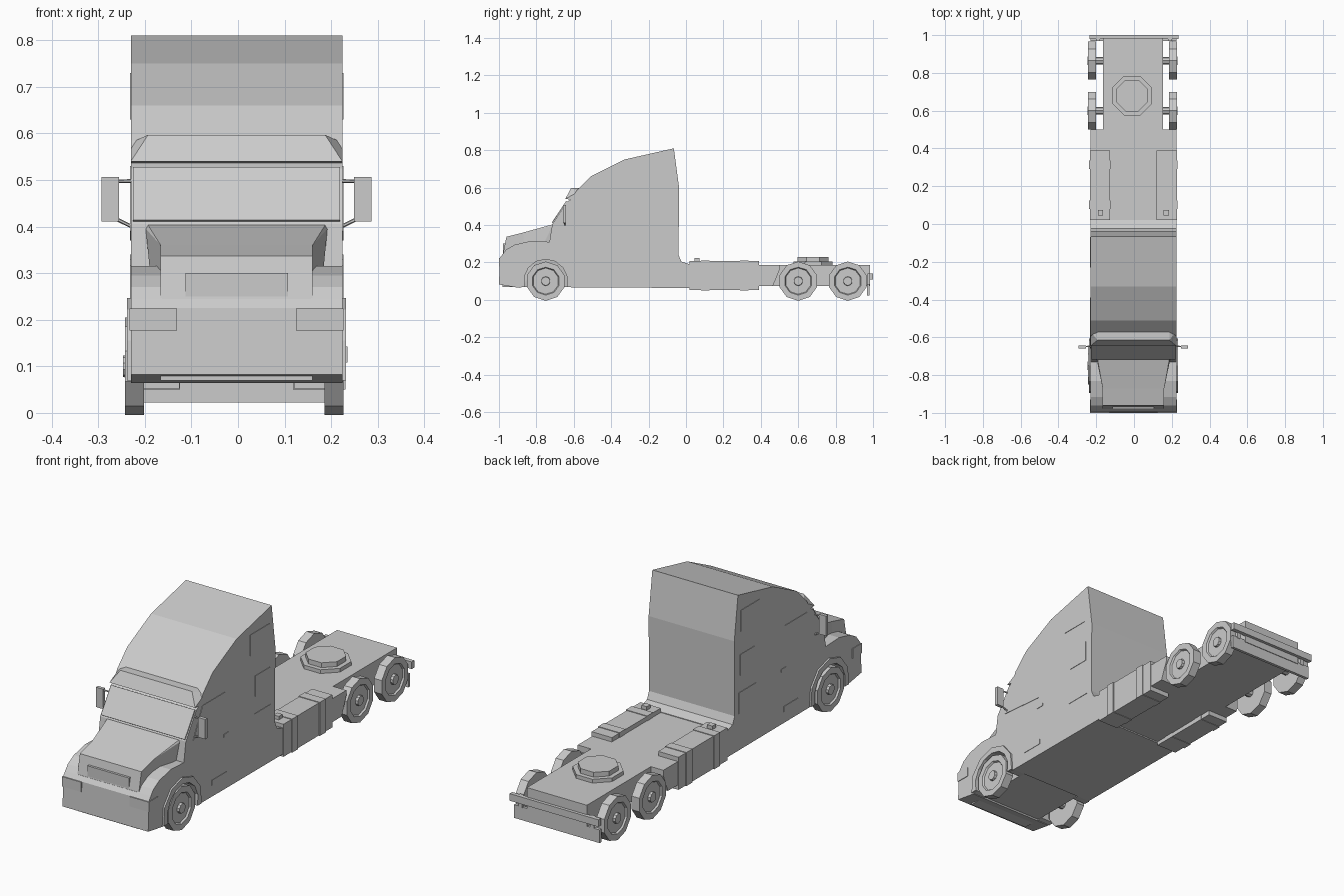
import bpy, bmesh, math
from mathutils import Matrix, Vector

if "Cube" in bpy.data.objects:
    bpy.data.objects.remove(bpy.data.objects["Cube"])

GREY = (0.6, 0.6, 0.6, 1)
paint = bpy.data.materials.new("plain grey")
paint.use_nodes = True
paint.diffuse_color = GREY
paint.node_tree.nodes["Principled BSDF"].inputs["Base Color"].default_value = GREY

CX = -0.003          # body centre line
HALF = 0.227         # body half width


def finish(name, bm):
    bmesh.ops.recalc_face_normals(bm, faces=bm.faces)
    mesh = bpy.data.meshes.new(name)
    bm.to_mesh(mesh)
    bm.free()
    mesh.materials.append(paint)
    ob = bpy.data.objects.new(name, mesh)
    bpy.context.collection.objects.link(ob)
    return ob


def extrude(name, profile, x0, x1):
    """Side profile of (y, z) points pushed from x0 to x1."""
    bm = bmesh.new()
    face = bm.faces.new([bm.verts.new((x0, y, z)) for y, z in profile])
    out = bmesh.ops.extrude_face_region(bm, geom=[face])
    verts = [g for g in out["geom"] if isinstance(g, bmesh.types.BMVert)]
    bmesh.ops.translate(bm, verts=verts, vec=(x1 - x0, 0, 0))
    return finish(name, bm)


def box(name, x, y, z):
    return extrude(name, [(y[0], z[0]), (y[1], z[0]), (y[1], z[1]), (y[0], z[1])], *x)


def hull(name, half_points):
    """Convex solid, symmetric about the centre line."""
    bm = bmesh.new()
    for x, y, z in half_points:
        for s in (-1, 1):
            bm.verts.new((CX + s * x, y, z))
    bmesh.ops.convex_hull(bm, input=bm.verts)
    bmesh.ops.dissolve_limit(bm, angle_limit=0.01, verts=bm.verts, edges=bm.edges)
    return finish(name, bm)


def rod(name, a, b, radius, sides=6, spin=0.0):
    a, b = Vector(a), Vector(b)
    turn = (b - a).to_track_quat("Z", "Y").to_matrix().to_4x4()
    bm = bmesh.new()
    bmesh.ops.create_cone(bm, cap_ends=True, segments=sides, radius1=radius, radius2=radius,
                          depth=(b - a).length,
                          matrix=Matrix.Translation((a + b) / 2) @ turn @ Matrix.Rotation(spin, 4, "Z"))
    return finish(name, bm)


def wheel(name, side, y):
    """Ten-sided tyre with a sunken rim and a raised hub."""
    bm = bmesh.new()
    bmesh.ops.create_cone(bm, cap_ends=True, segments=10, radius1=0.105, radius2=0.105, depth=0.041,
                          matrix=Matrix.Rotation(math.pi / 2, 4, "Z") @ Matrix.Rotation(math.pi / 2, 4, "X"))
    bm.normal_update()
    cap = max(bm.faces, key=lambda f: f.calc_center_median().x * side)
    for thick, depth in ((0.03, 0), (0.005, -0.008), (0.045, 0), (0.002, 0.012)):
        bmesh.ops.inset_region(bm, faces=[cap], thickness=thick, depth=depth)
    bmesh.ops.translate(bm, verts=bm.verts, vec=(-0.008 + side * 0.2145, y, 0.1))
    return finish(name, bm)


def arc(radius, first, last, steps):
    """Points around the front axle, angles in degrees."""
    angles = [math.radians(first + (last - first) * i / steps) for i in range(steps + 1)]
    return [(-0.75 + radius * math.cos(a), 0.1 + radius * math.sin(a)) for a in angles]


# Cab with sleeper and rear lip
extrude("cab", [(-0.6, 0.066), (0.02, 0.064), (0.02, 0.19), (-0.025, 0.205), (-0.04, 0.24),
                (-0.037, 0.6), (-0.065, 0.81), (-0.33, 0.75), (-0.51, 0.66), (-0.585, 0.585),
                (-0.61, 0.54), (-0.635, 0.525), (-0.715, 0.405), (-0.73, 0.31), (-0.6, 0.24)],
        CX - HALF, CX + HALF)

# Sun visor and windscreen pane
hull("sun_visor", [(0.19, -0.57, 0.597), (0.19, -0.615, 0.597), (HALF, -0.645, 0.54),
                   (HALF, -0.61, 0.535), (HALF, -0.57, 0.58)])
extrude("windscreen", [(-0.713, 0.411), (-0.717, 0.414), (-0.641, 0.528), (-0.635, 0.525)],
        CX - 0.222, CX + 0.222)

# Hood: straight nose and a part flaring out towards the cab
hull("hood_nose", [(0.163, -0.98, 0.24), (0.163, -0.96, 0.337), (0.163, -0.87, 0.36),
                   (0.163, -0.87, 0.07), (0.163, -0.98, 0.07)])
hull("hood_rear", [(0.163, -0.87, 0.36), (0.163, -0.87, 0.07), (0.163, -0.6, 0.07),
                   (0.163, -0.7, 0.312), (0.195, -0.715, 0.395), (0.19, -0.715, 0.403)])
box("grille", (CX - 0.11, CX + 0.11), (-0.979, -0.96), (0.25, 0.3))

# Bumper
extrude("bumper", [(-1, 0.082), (-0.89, 0.064), (-0.87, 0.09), (-0.89, 0.17), (-0.9, 0.245),
                   (-0.98, 0.245), (-0.995, 0.225)], CX - HALF, CX + HALF)

for side, label in ((-1, "right"), (1, "left")):
    def across(a, b):
        return tuple(CX + side * v for v in (a, b))

    # Front fender, arch flare and headlight
    extrude(label + "_fender", [(-0.98, 0.245), (-0.96, 0.27), (-0.915, 0.295), (-0.83, 0.315),
                                (-0.73, 0.31), (-0.6, 0.24), (-0.6, 0.066)]
            + arc(0.118, -15, 195, 8) + [(-0.89, 0.066)], *across(0.16, HALF))
    extrude(label + "_arch_flare", arc(0.147, -12, 192, 6) + arc(0.117, 195, -15, 8),
            *across(HALF - 0.02, HALF + 0.008))
    box(label + "_headlight", across(0.128, 0.23), (-1, -0.93), (0.177, 0.224))

    # Mirror on two arms
    hull_y = -0.65
    box(label + "_mirror", across(0.252, 0.29), (hull_y - 0.008, hull_y + 0.008), (0.411, 0.506))
    for n, (z0, z1) in enumerate(((0.498, 0.497), (0.395, 0.418))):
        rod(f"{label}_mirror_arm_{n + 1}", (CX + side * 0.215, -0.645, z0),
            (CX + side * 0.262, hull_y, z1), 0.004)

    # Sleeper windows, door, locker panels and step as thin plates
    skin = across(HALF - 0.004, HALF + 0.002)
    for part, y, z in (("upper_window", (-0.23, -0.085), (0.63, 0.73)),
                       ("middle_window", (-0.19, -0.08), (0.42, 0.52)),
                       ("locker_door", (-0.2, -0.07), (0.24, 0.34)),
                       ("step", (-0.52, -0.41), (0.12, 0.145)),
                       ("door_handle", (-0.43, -0.39), (0.315, 0.33))):
        ob = box(f"{label}_{part}", skin, y, z)
    extrude(label + "_door_window", [(-0.66, 0.39), (-0.42, 0.37), (-0.42, 0.53), (-0.59, 0.53)], *skin)

    # Fuel tank with straps and cap
    box(label + "_tank", across(0.123, 0.23), (0.02, 0.39), (0.052, 0.208))
    for n, y in enumerate((0.08, 0.29)):
        box(f"{label}_tank_strap_{n + 1}", across(0.121, 0.234), (y, y + 0.045), (0.05, 0.211))
    box(label + "_tank_cap", across(0.16, 0.188), (0.045, 0.073), (0.2, 0.225))

    # Wheels
    for part, y in (("front", -0.75), ("middle", 0.6), ("rear", 0.865)):
        wheel(f"{label}_{part}_wheel", side, y)

# Chassis deck, rear frame and axles
extrude("deck", [(0.0, 0.07), (0.465, 0.075), (0.5, 0.16), (0.5, 0.187), (0.0, 0.187)],
        CX - HALF, CX + HALF)
box("rear_frame", (-0.164, 0.154), (0.45, 0.985), (0.075, 0.187))
for part, y in (("front", -0.75), ("middle", 0.6), ("rear", 0.865)):
    rod(part + "_axle", (-0.2, y, 0.1), (0.19, y, 0.1), 0.02, 8)

# Coupling plate
rod("coupling_base", (-0.01, 0.68, 0.18), (-0.01, 0.68, 0.205), 0.113, 8, math.pi / 8)
rod("coupling_plate", (-0.01, 0.68, 0.2), (-0.01, 0.68, 0.228), 0.09, 8, math.pi / 8)

# Rear bumper bar and lower guard
box("rear_bar", (-0.235, 0.235), (0.98, 1.0), (0.108, 0.142))
box("rear_guard", (-0.23, 0.225), (0.968, 0.982), (0.022, 0.085))
for x in (-0.2, 0.18):
    box("guard_bracket", (x, x + 0.02), (0.97, 0.984), (0.08, 0.14))
